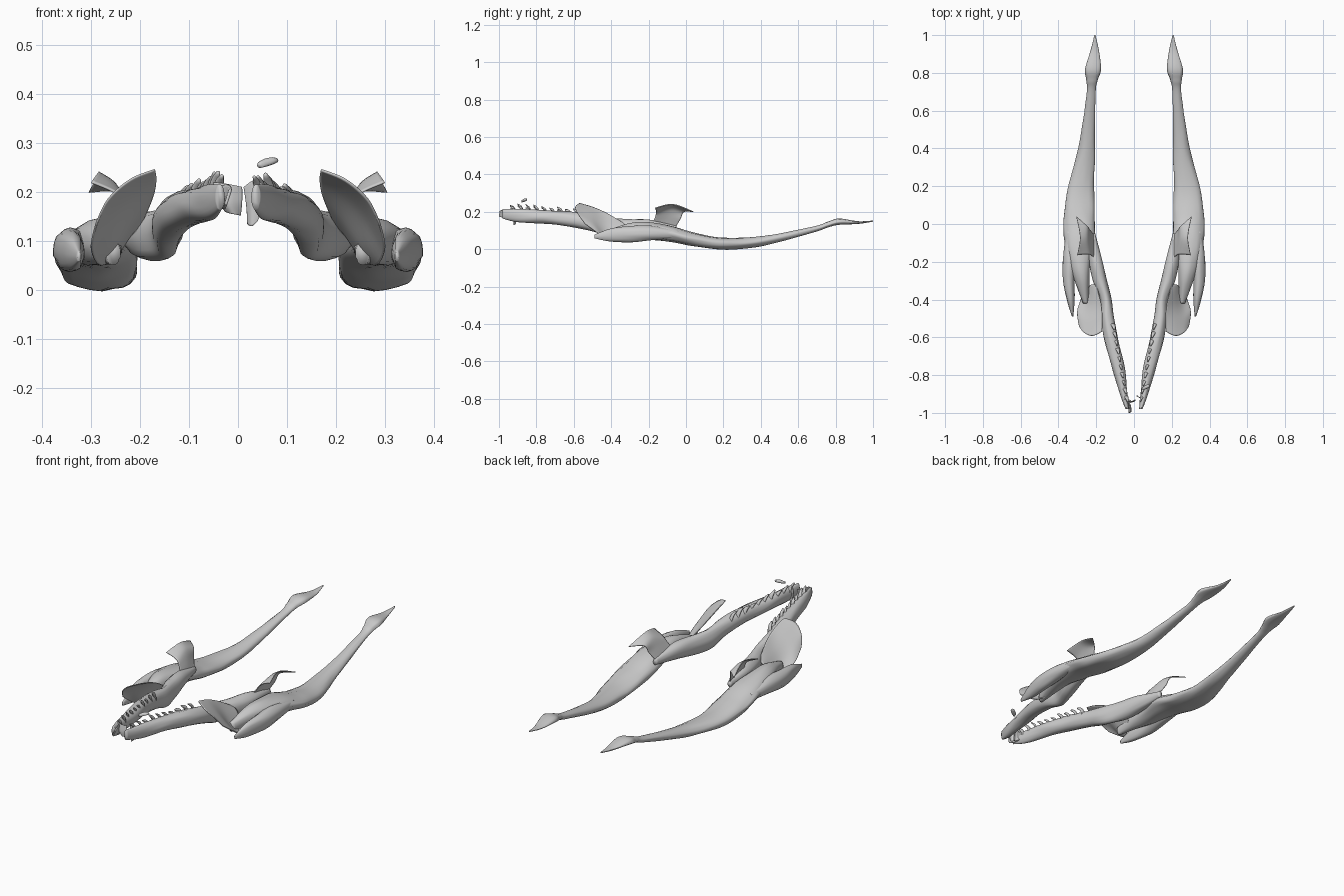
import bpy, bmesh, math, random
from mathutils import Vector, noise

random.seed(4)


def spline(pts, steps):
    """Catmull-Rom through tuples of any length."""
    out = []
    p = [pts[0]] + list(pts) + [pts[-1]]
    for i in range(1, len(p) - 2):
        for s in range(steps):
            t = s / steps
            out.append(tuple(
                0.5 * (2 * b + (c - a) * t + (2 * a - 5 * b + 4 * c - d) * t * t
                       + (3 * b - a - 3 * c + d) * t ** 3)
                for a, b, c, d in zip(p[i - 1], p[i], p[i + 1], p[i + 2])))
    out.append(tuple(pts[-1]))
    return out


def finish(name, bm, side, thick=0):
    for v in bm.verts:
        v.co.x *= side
    bmesh.ops.recalc_face_normals(bm, faces=bm.faces[:])
    for f in bm.faces:
        f.smooth = True
    me = bpy.data.meshes.new(name)
    bm.to_mesh(me)
    bm.free()
    ob = bpy.data.objects.new(name, me)
    bpy.context.collection.objects.link(ob)
    if thick:
        m = ob.modifiers.new("thickness", 'SOLIDIFY')
        m.thickness, m.offset = thick, 0
    return ob


def loft(name, side, stations, steps=8, n=20, rough=0.004):
    """Elliptical bone: stations are x, y, z, half width, half height, roll in degrees."""
    bm = bmesh.new()
    rings = []
    for x, y, z, w, h, roll in spline(stations, steps):
        c, s = math.cos(math.radians(roll)), math.sin(math.radians(roll))
        ring = []
        for k in range(n):
            a = 2 * math.pi * k / n
            # grain runs lengthwise along the bone
            g = 1 + rough / 0.035 * noise.noise((3 * math.cos(a) + x, y * 7, 3 * math.sin(a)))
            u, v = max(w, .002) * g * math.cos(a), max(h, .002) * g * math.sin(a)
            ring.append(bm.verts.new((x + u * c - v * s, y, z + u * s + v * c)))
        rings.append(ring)
    for a, b in zip(rings, rings[1:]):
        for k in range(n):
            bm.faces.new((a[k], a[(k + 1) % n], b[(k + 1) % n], b[k]))
    bm.faces.new(rings[0])
    bm.faces.new(rings[-1])
    return finish(name, bm, side)


def sheet(name, side, rows, thick=0.004, steps=6):
    """Thin curved plate through a small grid of points."""
    fine = [spline(r, steps) for r in rows]
    cols = [spline(c, steps) for c in zip(*fine)]
    bm = bmesh.new()
    g = [[bm.verts.new(p) for p in c] for c in cols]
    for a, b in zip(g, g[1:]):
        for i in range(len(a) - 1):
            bm.faces.new((a[i], a[i + 1], b[i + 1], b[i]))
    return finish(name, bm, side, thick)


MAIN = [(.207, 1, .15, .003, .003, 0), (.208, .92, .142, .022, .007, 0),
        (.216, .82, .147, .043, .017, 0), (.222, .76, .132, .03, .016, 0),
        (.228, .68, .105, .024, .016, 0), (.25, .4, .042, .044, .027, 0),
        (.28, .2, .03, .069, .031, 0), (.29, .05, .05, .08, .035, 0),
        (.285, -.08, .082, .08, .042, 0), (.288, -.2, .095, .058, .046, 0),
        (.275, -.3, .095, .04, .044, 0), (.255, -.42, .075, .015, .025, 0)]
INNER = [(.036, -.98, .19, .009, .026, 0), (.055, -.9, .18, .02, .036, 0),
         (.085, -.75, .172, .034, .036, 10), (.118, -.62, .16, .038, .04, 10),
         (.14, -.5, .14, .035, .045, 5), (.148, -.4, .115, .03, .052, 0),
         (.18, -.3, .11, .038, .05, 0), (.205, -.18, .115, .034, .038, 0),
         (.215, -.05, .11, .01, .015, 0)]
SPLINT = [(.345, -.04, .08, .012, .018, 0), (.342, -.18, .085, .034, .037, 0),
          (.345, -.3, .08, .031, .043, 0), (.335, -.4, .075, .021, .036, 0),
          (.325, -.49, .068, .004, .01, 0)]
# flared scoop: rows run from the inner edge to the outer rim, front to rear
SCOOP = [[(.17, -.57, .245), (.22, -.592, .225), (.265, -.575, .185), (.29, -.54, .135)],
         [(.168, -.5, .225), (.22, -.51, .19), (.268, -.5, .14), (.3, -.47, .085)],
         [(.175, -.42, .19), (.215, -.42, .14), (.255, -.42, .085), (.285, -.41, .052)],
         [(.2, -.32, .13), (.22, -.32, .11), (.24, -.33, .08), (.255, -.34, .06)]]
# upright blade that spreads outward at its top
BLADE = [[(.195, -.2, .11), (.2, -.13, .11), (.21, -.06, .11)],
         [(.22, -.17, .16), (.225, -.1, .165), (.235, -.03, .16)],
         [(.245, -.16, .195), (.25, -.08, .215), (.25, -.01, .2)],
         [(.3, -.165, .22), (.285, -.07, .24), (.305, .04, .2)]]

for side, label in ((1, "right"), (-1, "left")):
    loft("rear_bone_" + label, side, MAIN)
    loft("front_bone_" + label, side, INNER)
    loft("outer_splint_" + label, side, SPLINT)
    sheet("flared_scoop_" + label, side, SCOOP)
    sheet("upright_blade_" + label, side, BLADE)

    # row of worn tooth stubs along the inner upper edge
    for i in range(10):
        t = i / 9
        y = -.92 + .38 * t
        x = .045 + .07 * t
        z = .205 - .02 * t
        h = random.uniform(.02, .045) * (1 - .4 * t)
        r = random.uniform(.007, .011)
        loft("tooth_%s_%d" % (label, i + 1), side,
             [(x, y + .012, z - .02, r * 1.3, r * 2, 0),
              (x - .006, y, z + h * .4, r, r * 1.2, 0),
              (x - .012, y - .022, z + h, r * .4, r * .4, 0)], steps=4, n=10)

# broken thin flakes at the front tips
sheet("tip_flake_left", -1,
      [[(.05, -.925, .22), (.02, -.94, .216), (-.008, -.93, .21)],
       [(.045, -.93, .185), (.02, -.945, .18), (-.008, -.935, .18)],
       [(.025, -.93, .16), (.01, -.94, .155), (-.005, -.93, .152)]], .003)
sheet("tip_end_left", -1,
      [[(.035, -.93, .21), (.02, -.96, .215), (.015, -.995, .205)],
       [(.04, -.93, .17), (.03, -.96, .165), (.025, -1, .175)]], .006)
sheet("tip_flake_right", 1,
      [[(.012, -.91, .21), (.035, -.92, .225), (.052, -.92, .215)],
       [(.018, -.91, .17), (.03, -.92, .17), (.05, -.92, .17)],
       [(.02, -.91, .135), (.028, -.92, .13), (.04, -.92, .14)]], .003)
loft("loose_tooth_right", 1,
     [(.045, -.88, .255, .006, .006, 0), (.062, -.865, .262, .018, .008, 10),
      (.075, -.85, .265, .007, .005, 0)], steps=4, n=10)
